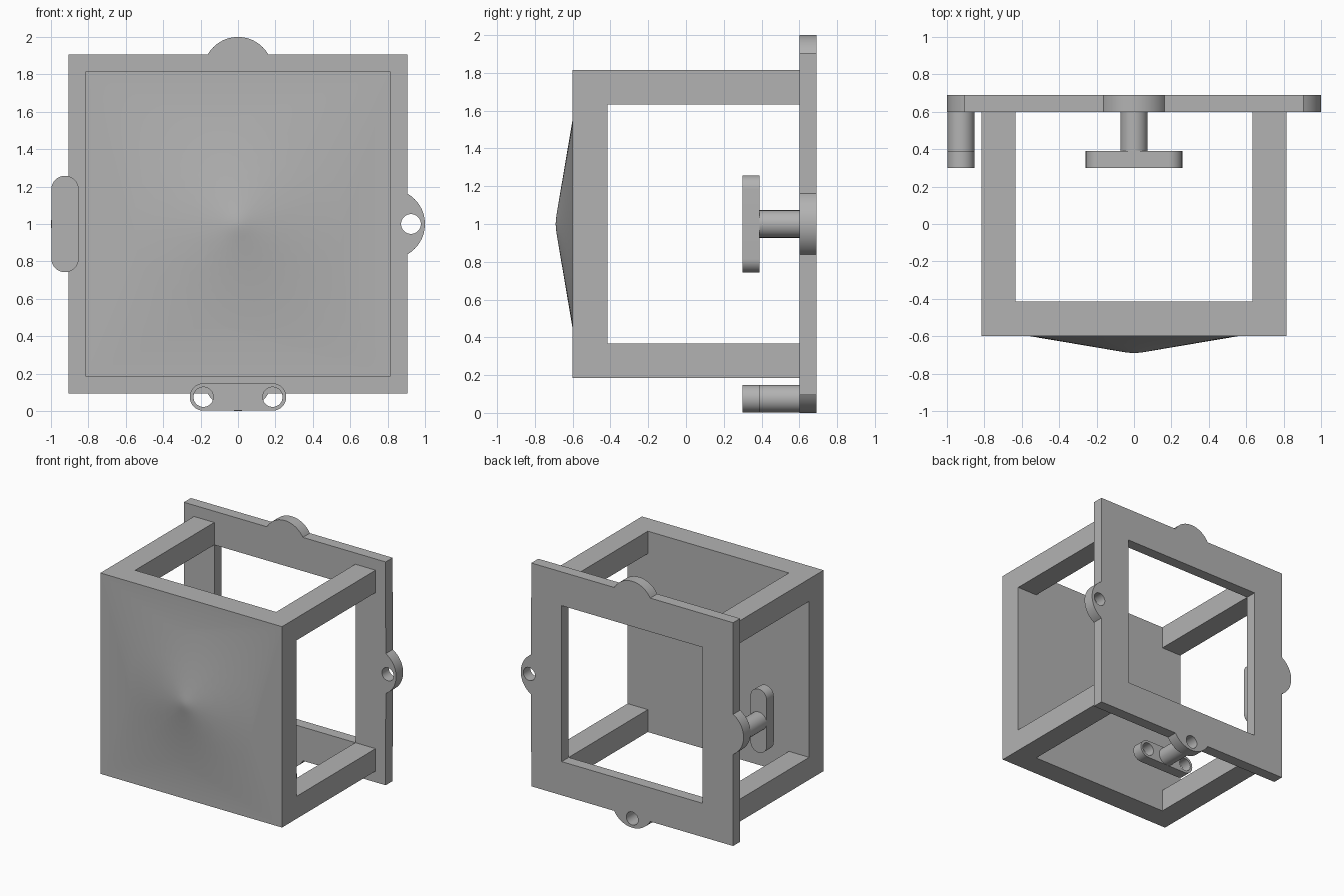
import bpy, bmesh
from math import sin, cos, pi, radians
from mathutils import Matrix, Vector

if "Cube" in bpy.data.objects:
    bpy.data.objects.remove(bpy.data.objects["Cube"], do_unlink=True)

grey = bpy.data.materials.new("plain grey")
grey.use_nodes = True
grey.diffuse_color = (0.45, 0.45, 0.45, 1)
grey.node_tree.nodes["Principled BSDF"].inputs["Base Color"].default_value = (0.45, 0.45, 0.45, 1)

MID = 1.0            # height of the centre axis
OUTER, INNER = 0.815, 0.633
LUG = 0.925          # distance of the screw holes from the axis
FRAME_Y, BACK_Y = 0.60, 0.69
HOLE, POST = 0.053, 0.073


def arc(cx, cz, r, start, end, n):
    """Points on an arc, angles in degrees."""
    angles = [radians(start + (end - start) * i / n) for i in range(n + 1)]
    return [(cx + r * cos(a), cz + r * sin(a)) for a in angles]


def circle(cx, cz, r, n=48):
    return arc(cx, cz, r, 0, 360, n)[:-1]


def rect(w, h):
    return [(-w, -h), (w, -h), (w, h), (-w, h)]


def prism(name, outline, y0, y1, turn=0):
    """Extrude an outline around the centre axis from y0 to y1."""
    bm = bmesh.new()
    face = bm.faces.new([bm.verts.new((x, y0, z)) for x, z in outline])
    ext = bmesh.ops.extrude_face_region(bm, geom=[face])
    verts = [g for g in ext["geom"] if isinstance(g, bmesh.types.BMVert)]
    bmesh.ops.translate(bm, verts=verts, vec=(0, y1 - y0, 0))
    place = Matrix.Translation((0, 0, MID)) @ Matrix.Rotation(radians(turn), 4, "Y")
    bm.transform(place)
    return finish(name, bm)


def finish(name, bm):
    bmesh.ops.recalc_face_normals(bm, faces=bm.faces)
    mesh = bpy.data.meshes.new(name)
    bm.to_mesh(mesh)
    bm.free()
    obj = bpy.data.objects.new(name, mesh)
    bpy.context.collection.objects.link(obj)
    mesh.materials.append(grey)
    return obj


def combine(obj, tool, operation="DIFFERENCE"):
    """Apply a boolean and discard the tool object."""
    mod = obj.modifiers.new("bool", "BOOLEAN")
    mod.operation, mod.solver, mod.object = operation, "EXACT", tool
    bpy.context.view_layer.objects.active = obj
    bpy.ops.object.modifier_apply(modifier=mod.name)
    bpy.data.objects.remove(tool, do_unlink=True)


def smooth(obj):
    bpy.ops.object.select_all(action="DESELECT")
    obj.select_set(True)
    bpy.context.view_layer.objects.active = obj
    bpy.ops.object.shade_smooth_by_angle(angle=radians(30))


# Open box: solid front panel and four corner rails
body = prism("open_box", rect(OUTER, OUTER), -0.6, FRAME_Y)
inside = -0.415
combine(body, prism("cut_depth", rect(INNER, INNER), inside, 1))
combine(body, prism("cut_sides", rect(1.2, INNER), inside, FRAME_Y + 0.1))
combine(body, prism("cut_top", rect(INNER, 1.2), inside, FRAME_Y + 0.1))

# Shallow round-tipped cone on the front panel
profile = [(0.555, -0.5), (0.555, -0.6), (0.07, -0.682), (0.045, -0.686), (0.02, -0.689)]
bm = bmesh.new()
rings = [[bm.verts.new((x, y, z + MID)) for x, z in circle(0, 0, r, 64)] for r, y in profile]
for a, b in zip(rings, rings[1:]):
    for i in range(len(a)):
        j = (i + 1) % len(a)
        bm.faces.new((a[i], a[j], b[j], b[i]))
bm.faces.new(rings[0])
tip = bm.verts.new((0, -BACK_Y, MID))
for i, v in enumerate(rings[-1]):
    bm.faces.new((v, rings[-1][(i + 1) % len(rings[-1])], tip))
combine(body, finish("front_cone", bm), "UNION")
smooth(body)

# Back frame: square outline with a rounded lug on every side
outline = []
lug_r = 0.187
half = 0.906
for k in range(4):
    spin = Matrix.Rotation(k * pi / 2, 2)
    side = [(half, -half)] + arc(1 - lug_r, 0, lug_r, -60, 60, 24)
    outline += [tuple(spin @ Vector(p)) for p in side]
frame = prism("back_frame", outline, FRAME_Y, BACK_Y)
combine(frame, prism("cut_opening", rect(INNER, INNER), 0.5, 0.8))
for k in range(4):
    combine(frame, prism("cut_lug_hole", circle(LUG, 0, HOLE), 0.5, 0.8, k * 90))
smooth(frame)

# Two-hole brackets on hollow posts, one below and one at the side
for name, turn in (("bottom_bracket", 90), ("side_bracket", 180)):
    reach = 0.185
    slot = arc(LUG, reach, POST, 0, 180, 24) + arc(LUG, -reach, POST, 180, 360, 24)
    bracket = prism(name, slot, 0.30, 0.39, turn)
    for s in (-reach, reach):
        combine(bracket, prism("cut_screw", circle(LUG, s, HOLE), 0.2, 0.5, turn))
    smooth(bracket)
    post = prism(name + "_post", circle(LUG, 0, POST), 0.39, FRAME_Y, turn)
    combine(post, prism("cut_bore", circle(LUG, 0, HOLE), 0.3, 0.7, turn))
    smooth(post)
